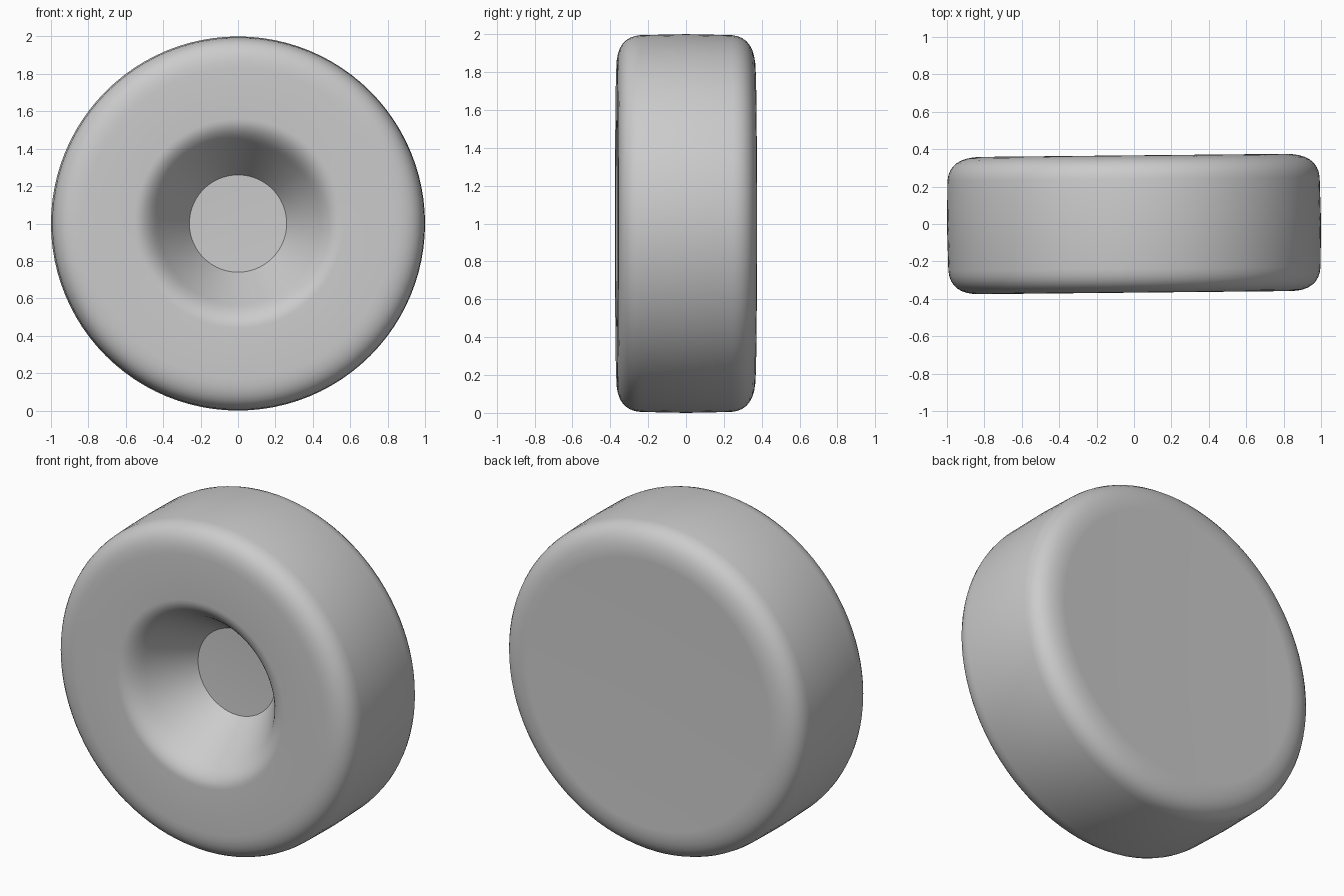
import bpy, bmesh, math
from mathutils import Matrix

cube = bpy.data.objects.get("Cube")
if cube:
    bpy.data.objects.remove(cube, do_unlink=True)

HALF = 0.367     # half the thickness
SEGMENTS = 96

grey = bpy.data.materials.new("plain grey")
grey.use_nodes = True
colour = (0.6, 0.6, 0.6, 1)
grey.diffuse_color = colour
grey.node_tree.nodes["Principled BSDF"].inputs["Base Color"].default_value = colour


def bend(a, corner, b, steps=8):
    """Rounded corner from a to b, pulled towards corner."""
    points = []
    for i in range(steps + 1):
        t = i / steps
        u = 1 - t
        points.append(tuple(u * u * p + 2 * u * t * c + t * t * q
                            for p, c, q in zip(a, corner, b)))
    return points


# Half section as (radius, depth): dished front, tread, shallow hollow back
profile = [(0, 0.0), (0.26, -0.01)]
profile += bend((0.43, -0.27), (0.49, -HALF), (0.56, -HALF))
profile += bend((0.83, -HALF), (0.985, -HALF), (0.995, -0.24))
profile += [(1.0, 0)]
profile += bend((0.995, 0.24), (0.985, HALF), (0.81, HALF))
profile += [(0, HALF - 0.065)]

# Wheel: spin the section around the axle
bm = bmesh.new()
verts = [bm.verts.new((r, y, 0)) for r, y in profile]
edges = [bm.edges.new(pair) for pair in zip(verts, verts[1:])]
bmesh.ops.spin(bm, geom=verts + edges, cent=(0, 0, 0), axis=(0, 1, 0),
               angle=math.tau, steps=SEGMENTS)
bmesh.ops.remove_doubles(bm, verts=bm.verts, dist=0.0005)
bmesh.ops.recalc_face_normals(bm, faces=bm.faces)

# Stand it on the ground with a very slight turn
bm.transform(Matrix.Translation((0, 0, 1)) @ Matrix.Rotation(0.01, 4, 'Z'))
mesh = bpy.data.meshes.new("wheel")
bm.to_mesh(mesh)
bm.free()
mesh.materials.append(grey)
wheel = bpy.data.objects.new("wheel", mesh)
bpy.context.collection.objects.link(wheel)

bpy.ops.object.select_all(action='DESELECT')
wheel.select_set(True)
bpy.context.view_layer.objects.active = wheel
bpy.ops.object.shade_smooth_by_angle(angle=math.radians(30))
